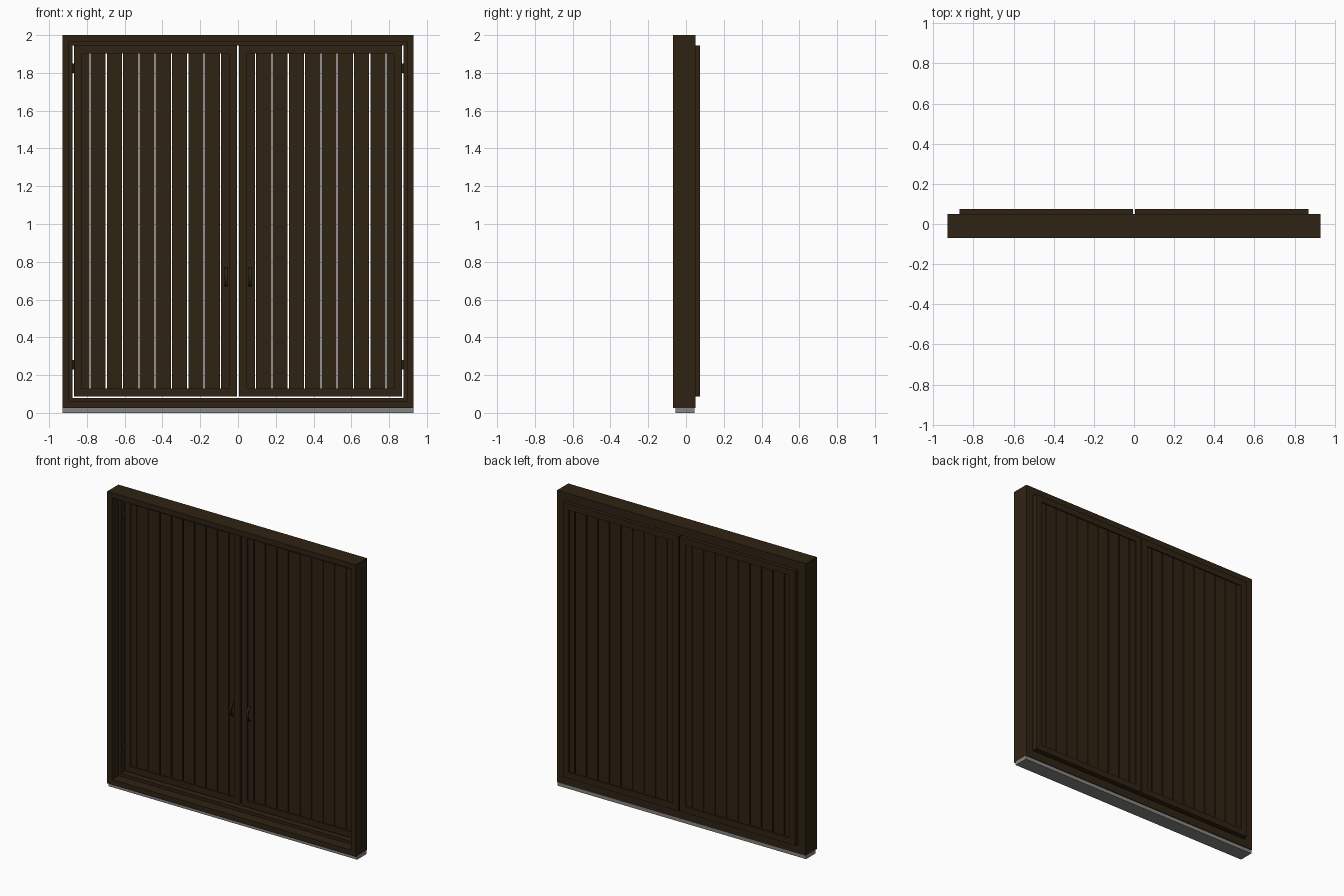
import bpy, bmesh, math
from mathutils import Vector

if "Cube" in bpy.data.objects:
    bpy.data.objects.remove(bpy.data.objects["Cube"])


def material(name, rgb):
    m = bpy.data.materials.new(name)
    m.diffuse_color = (*rgb, 1)
    m.use_nodes = True
    m.node_tree.nodes["Principled BSDF"].inputs["Base Color"].default_value = m.diffuse_color
    return m


WOOD = material("dark brown wood", (0.028, 0.0165, 0.006))
STONE = material("grey sill", (0.24, 0.24, 0.23))


def make(name, bm, mat):
    bmesh.ops.recalc_face_normals(bm, faces=bm.faces)
    me = bpy.data.meshes.new(name)
    bm.to_mesh(me)
    bm.free()
    me.materials.append(mat)
    ob = bpy.data.objects.new(name, me)
    bpy.context.collection.objects.link(ob)
    return ob


def add_box(bm, x0, x1, y0, y1, z0, z1):
    vs = bmesh.ops.create_cube(bm, size=1)["verts"]
    for v in vs:
        v.co = Vector(((x0 + x1) / 2 + v.co.x * (x1 - x0),
                       (y0 + y1) / 2 + v.co.y * (y1 - y0),
                       (z0 + z1) / 2 + v.co.z * (z1 - z0)))


def ring(name, x0, x1, z0, z1, profile, mat):
    """Mitred rectangular frame; profile = (inset, y) points swept round the rectangle."""
    bm = bmesh.new()
    loops = [[bm.verts.new(c) for c in ((x0 + i, y, z0 + i), (x1 - i, y, z0 + i),
                                        (x1 - i, y, z1 - i), (x0 + i, y, z1 - i))]
             for i, y in profile]
    for a, b in zip(loops, loops[1:] + loops[:1]):
        for k in range(4):
            n = (k + 1) % 4
            bm.faces.new((a[k], a[n], b[n], b[k]))
    return make(name, bm, mat)


# Outer frame with a stepped rebate towards the shutters
ring("outer_frame", -0.93, 0.93, 0.025, 2.0,
     [(0, -0.07), (0.035, -0.07), (0.035, 0.0), (0.055, 0.0), (0.055, 0.05), (0, 0.05)], WOOD)

# Grey sill under the frame
bm = bmesh.new()
add_box(bm, -0.93, 0.93, -0.055, 0.045, 0, 0.025)
make("sill", bm, STONE)

for side, s in (("left", -1), ("right", 1)):
    # Shutter leaf frame
    x0, x1 = sorted((s * 0.005, s * 0.868))
    ring(side + "_shutter_frame", x0, x1, 0.087, 1.945,
         [(0, 0.03), (0.042, 0.03), (0.042, 0.075), (0, 0.075)], WOOD)

    # Vertical planks with narrow open joints
    joints = [0.093 + 0.0864 * i for i in range(9)]
    edges = [0.045] + joints + [0.828]
    bm = bmesh.new()
    for i, (a, b) in enumerate(zip(edges, edges[1:])):
        a += 0.003 if i else -0.002
        b -= 0.003 if i < 9 else -0.002
        add_box(bm, *sorted((s * a, s * b)), 0.038, 0.067, 0.125, 1.907)
    make(side + "_shutter_planks", bm, WOOD)

    # Bowed pull handle
    bm = bmesh.new()
    rows = []
    for i in range(9):
        t = i / 8
        z = 0.67 + 0.10 * t
        y = 0.038 - 0.03 * math.sin(math.pi * t) ** 0.6
        rows.append([bm.verts.new((s * 0.063 + dx, y + dy, z)) for dx, dy in
                     ((-0.008, -0.004), (0.008, -0.004), (0.008, 0.004), (-0.008, 0.004))])
    for a, b in zip(rows, rows[1:]):
        for k in range(4):
            n = (k + 1) % 4
            bm.faces.new((a[k], a[n], b[n], b[k]))
    bm.faces.new(rows[0])
    bm.faces.new(rows[-1])
    make(side + "_handle", bm, WOOD)

    # Barrel hinges
    for level, z in (("lower", 0.255), ("upper", 1.825)):
        bm = bmesh.new()
        bmesh.ops.create_cone(bm, cap_ends=True, segments=12, radius1=0.009, radius2=0.009, depth=0.05)
        bmesh.ops.translate(bm, verts=bm.verts, vec=(s * 0.875, 0.024, z))
        make(f"{side}_{level}_hinge", bm, WOOD)
